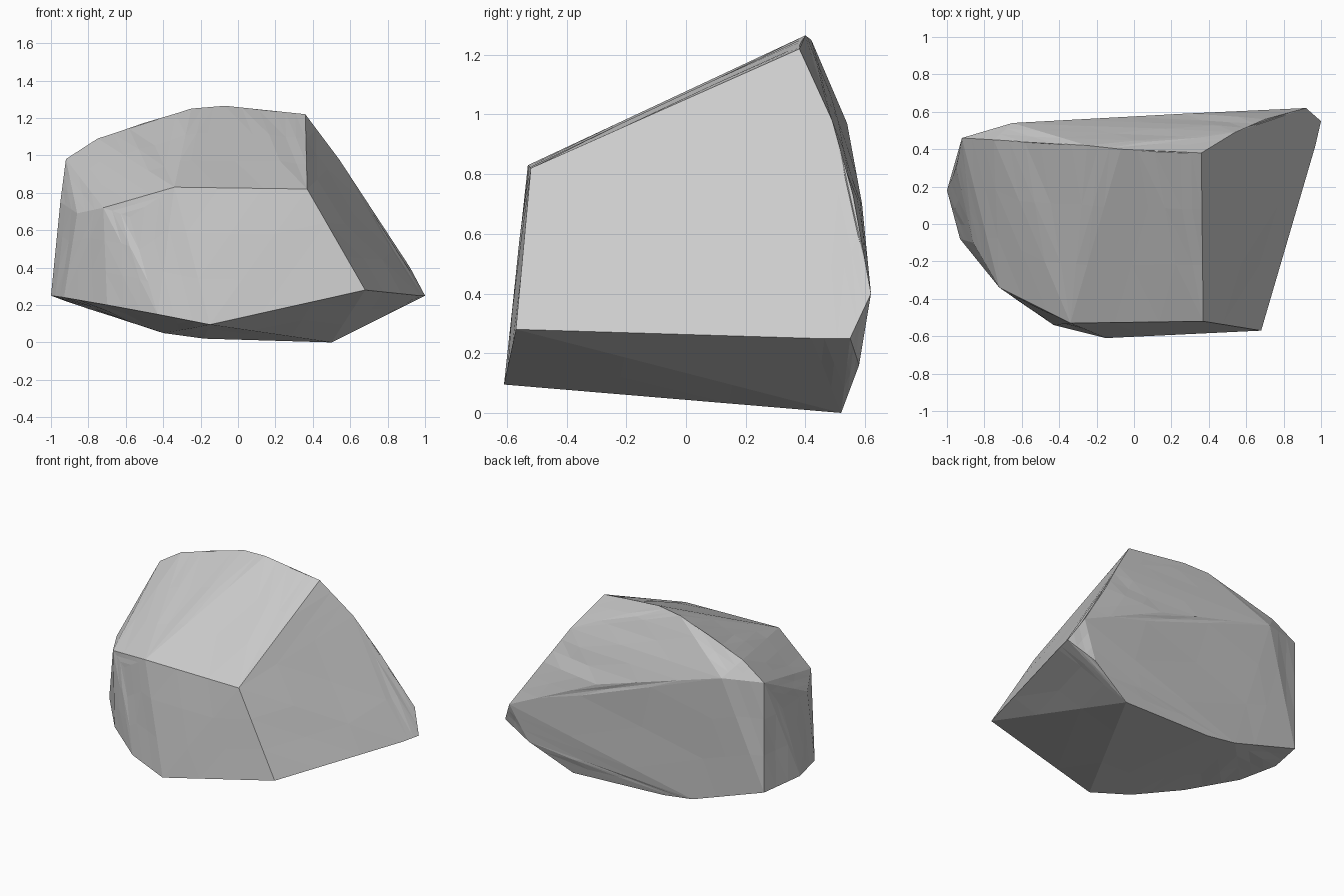
import bpy, bmesh, random
from mathutils import Vector

random.seed(4)
cube = bpy.data.objects.get("Cube")
if cube:
    bpy.data.objects.remove(cube, do_unlink=True)

# Stone material
stone = bpy.data.materials.new("plain_grey_stone")
stone.use_nodes = True
grey = (0.6, 0.6, 0.6, 1)
stone.diffuse_color = grey
stone.node_tree.nodes["Principled BSDF"].inputs["Base Color"].default_value = grey

# Corners of the boulder, grouped by the edge they lie on
ridge = [(-.92, .46, .98), (-.75, .45, 1.09), (-.5, .43, 1.17), (-.25, .42, 1.25),
         (-.07, .4, 1.265), (.2, .38, 1.235), (.36, .38, 1.22)]
brow = [(-.72, -.34, .72), (-.34, -.53, .83), (.37, -.52, .82)]
right_edge = [(.54, .49, .98), (.7, .56, .73), (.92, .62, .4)]
back_crease = [(.27, .59, .7), (-.65, .54, .97)]
left_side = [(-.86, -.1, .69), (-.95, .3, .75), (-1, .18, .25)]
front_foot = [(-.93, -.08, .24), (-.7, -.35, .2), (-.43, -.54, .15),
              (-.15, -.61, .095), (.68, -.57, .28)]
tip = [(1, .55, .25), (.97, .42, .25), (.8, .58, .16)]
back_foot = [(-.92, .46, .22), (-.4, .5, .05), (-.18, .5, .02), (.5, .52, 0)]

# Angular body wrapped around the corners
bm = bmesh.new()
for group in (ridge, brow, right_edge, back_crease, left_side, front_foot, tip, back_foot):
    for p in group:
        bm.verts.new(p)
hull = bmesh.ops.convex_hull(bm, input=bm.verts[:])
inner = {g for g in hull["geom_interior"] + hull["geom_unused"]
         if isinstance(g, bmesh.types.BMVert)}
bmesh.ops.delete(bm, geom=list(inner), context="VERTS")


def nearest(p):
    return min(bm.verts, key=lambda v: (v.co - Vector(p)).length)


# Chipped notch in the front brow
edge = bm.edges.get((nearest(brow[0]), nearest(brow[1])))
if edge:
    cut = bmesh.ops.subdivide_edges(bm, edges=[edge], cuts=1)
    for v in cut["geom_inner"]:
        if isinstance(v, bmesh.types.BMVert):
            v.co = (-.58, -.42, .67)
bmesh.ops.triangulate(bm, faces=bm.faces[:])

# Slight unevenness inside the flat faces, keeping the sharp edges straight
bmesh.ops.subdivide_edges(bm, edges=bm.edges[:], cuts=2, use_grid_fill=True)
bmesh.ops.triangulate(bm, faces=bm.faces[:])
bmesh.ops.recalc_face_normals(bm, faces=bm.faces[:])
bm.normal_update()
flat = [v for v in bm.verts if all(e.calc_face_angle(0) < .12 for e in v.link_edges)]
shifts = [(v, v.normal * random.uniform(-.005, .005)) for v in flat]
for v, shift in shifts:
    v.co += shift

mesh = bpy.data.meshes.new("boulder")
bm.to_mesh(mesh)
bm.free()
mesh.materials.append(stone)
boulder = bpy.data.objects.new("boulder", mesh)
bpy.context.collection.objects.link(boulder)
